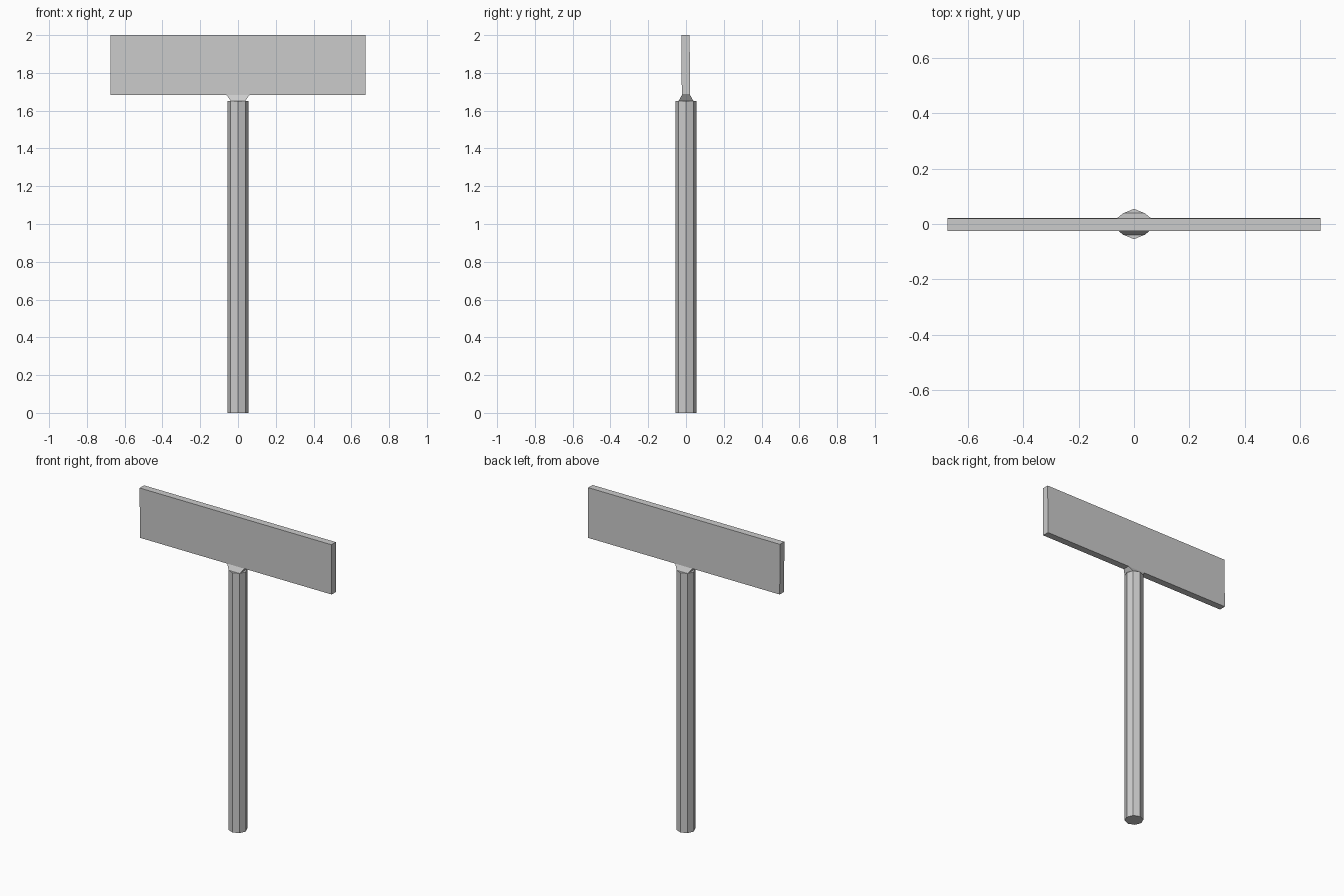
import bpy, bmesh, math

if "Cube" in bpy.data.objects:
    bpy.data.objects.remove(bpy.data.objects["Cube"])


def loft(name, lower, upper):
    """Closed solid between two matching rings of points."""
    bm = bmesh.new()
    a = [bm.verts.new(p) for p in lower]
    b = [bm.verts.new(p) for p in upper]
    n = len(a)
    for i in range(n):
        j = (i + 1) % n
        bm.faces.new((a[i], a[j], b[j], b[i]))
    bm.faces.new(a[::-1])
    bm.faces.new(b)
    bmesh.ops.recalc_face_normals(bm, faces=bm.faces)
    mesh = bpy.data.meshes.new(name)
    bm.to_mesh(mesh)
    bm.free()
    obj = bpy.data.objects.new(name, mesh)
    bpy.context.collection.objects.link(obj)
    return obj


def octagon(r, z):
    return [(r * math.cos(i * math.pi / 4), r * math.sin(i * math.pi / 4), z)
            for i in range(8)]


def rect(hx, y0, y1, z):
    return [(-hx, y0, z), (hx, y0, z), (hx, y1, z), (-hx, y1, z)]


# Eight-sided post with a corner facing the front
loft("post", octagon(0.055, 0), octagon(0.055, 1.652))

# Wedge bracket: square foot widening along the board, thinning front to back
loft("bracket", rect(0.039, -0.039, 0.039, 1.652), rect(0.06, -0.022, 0.022, 1.682))

# Sign board, leaning very slightly forward
loft("sign_board", rect(0.675, -0.022, 0.022, 1.682), rect(0.675, -0.025, 0.019, 2.0))
